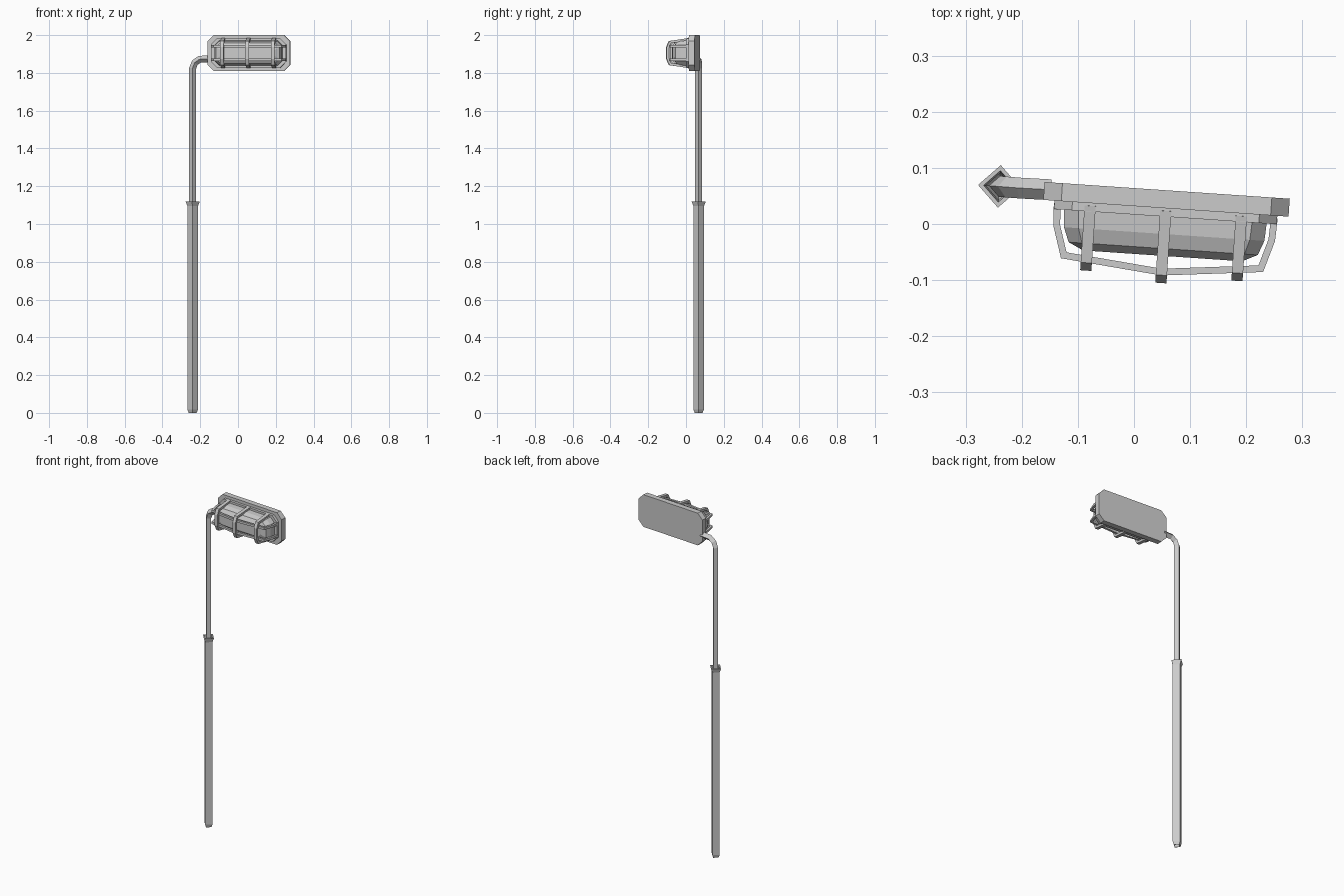
import bpy, bmesh, math
from mathutils import Vector, Matrix

if "Cube" in bpy.data.objects:
    bpy.data.objects.remove(bpy.data.objects["Cube"])

TILT = math.radians(-3.9)
# lamp frame: x along the plate, -y out of its front, z up
LAMP = Matrix.Translation((0.058, 0.044, 1.905)) @ Matrix.Rotation(TILT, 4, 'Z')


def loft(name, rings, matrix=None, cap_start=True, cap_end=True, closed=False):
    """Skin a list of equal-length vertex rings."""
    bm = bmesh.new()
    vs = [[bm.verts.new(p) for p in r] for r in rings]
    n = len(vs[0])
    pairs = list(zip(vs, vs[1:])) + ([(vs[-1], vs[0])] if closed else [])
    for a, b in pairs:
        for i in range(n):
            j = (i + 1) % n
            bm.faces.new((a[i], a[j], b[j], b[i]))
    if cap_start and not closed:
        bm.faces.new(vs[0][::-1])
    if cap_end and not closed:
        bm.faces.new(vs[-1])
    bmesh.ops.recalc_face_normals(bm, faces=bm.faces)
    me = bpy.data.meshes.new(name)
    bm.to_mesh(me)
    bm.free()
    ob = bpy.data.objects.new(name, me)
    bpy.context.collection.objects.link(ob)
    if matrix:
        ob.matrix_world = matrix
    return ob


def octagon(hx, hz, c, depth):
    """Rectangle with cut corners, at a depth in front of the plate centre."""
    pts = [(hx, hz - c), (hx - c, hz), (c - hx, hz), (-hx, hz - c),
           (-hx, c - hz), (c - hx, -hz), (hx - c, -hz), (hx, c - hz)]
    return [(x, -depth, z) for x, z in pts]


def diamond(r, z):
    return [(r * math.cos(a), r * math.sin(a), z)
            for a in (TILT + k * math.pi / 2 for k in range(4))]


def strap(name, path, side, width, thick):
    """Flat bar swept along a planar path; side is the plane normal."""
    path, side = [Vector(p) for p in path], Vector(side)
    rings = []
    for i, p in enumerate(path):
        a = (p - path[i - 1]).normalized() if i else None
        b = (path[i + 1] - p).normalized() if i < len(path) - 1 else None
        na = (a or b).cross(side)
        nb = (b or a).cross(side)
        n = (na + nb).normalized()
        n *= thick / 2 / n.dot(na)
        s = side * width / 2
        rings.append([p + n + s, p + n - s, p - n - s, p - n + s])
    return loft(name, rings, LAMP)


# lower pole: open square tube with a flared rim
POLE = Matrix.Translation((-0.240, 0.067, 0))
loft("lower_pole", [diamond(r, z) for r, z in
     ((0.021, 0), (0.028, 0.018), (0.028, 1.095), (0.038, 1.12), (0.028, 1.12), (0.024, 1.09),
      (0.024, 0.018), (0.018, 0))], POLE, closed=True)

# upper pole bending into the horizontal arm
path = [Vector(p) for p in ((-0.240, 0.067, 1.09), (-0.240, 0.067, 1.825),
        (-0.228, 0.066, 1.855), (-0.203, 0.064, 1.872), (-0.148, 0.061, 1.875))]
rings = []
side = Vector((math.sin(-TILT), math.cos(TILT), 0))
for i, p in enumerate(path):
    a, b = path[max(i - 1, 0)], path[min(i + 1, len(path) - 1)]
    t = (p - a).normalized() + (b - p).normalized()
    n = side.cross(t).normalized()
    r = 0.0185
    rings.append([p + n * r, p + side * r, p - n * r, p - side * r])
loft("upper_pole", rings)

# back plate and raised lens rim
loft("back_plate", [octagon(0.219, 0.095, 0.032, d) for d in (-0.016, 0.016)], LAMP)
loft("lens_rim", [octagon(0.199, 0.078, 0.032, d) for d in (0.016, 0.031)], LAMP)

# domed lens
lens = loft("lens", [octagon(*r) for r in (
    (0.181, 0.066, 0.026, 0.030), (0.179, 0.064, 0.026, 0.062),
    (0.169, 0.054, 0.024, 0.088), (0.142, 0.034, 0.018, 0.101))], LAMP)

# cage: three cross hoops
for name, x, d in (("left", -0.135, 0.130), ("middle", 0, 0.143), ("right", 0.135, 0.130)):
    strap("cage_hoop_" + name,
          [(x, -0.02, 0.073), (x, -d + 0.012, 0.058), (x, -d, 0.03),
           (x, -d, -0.03), (x, -d + 0.012, -0.058), (x, -0.02, -0.073)],
          (1, 0, 0), 0.020, 0.013)

# cage: two long bars
for name, z in (("upper", 0.035), ("lower", -0.035)):
    strap("cage_bar_" + name,
          [(-0.194, -0.02, z), (-0.192, -0.06, z), (-0.176, -0.112, z), (0, -0.130, z),
           (0.176, -0.112, z), (0.192, -0.06, z), (0.194, -0.02, z)],
          (0, 0, 1), 0.013, 0.012)
